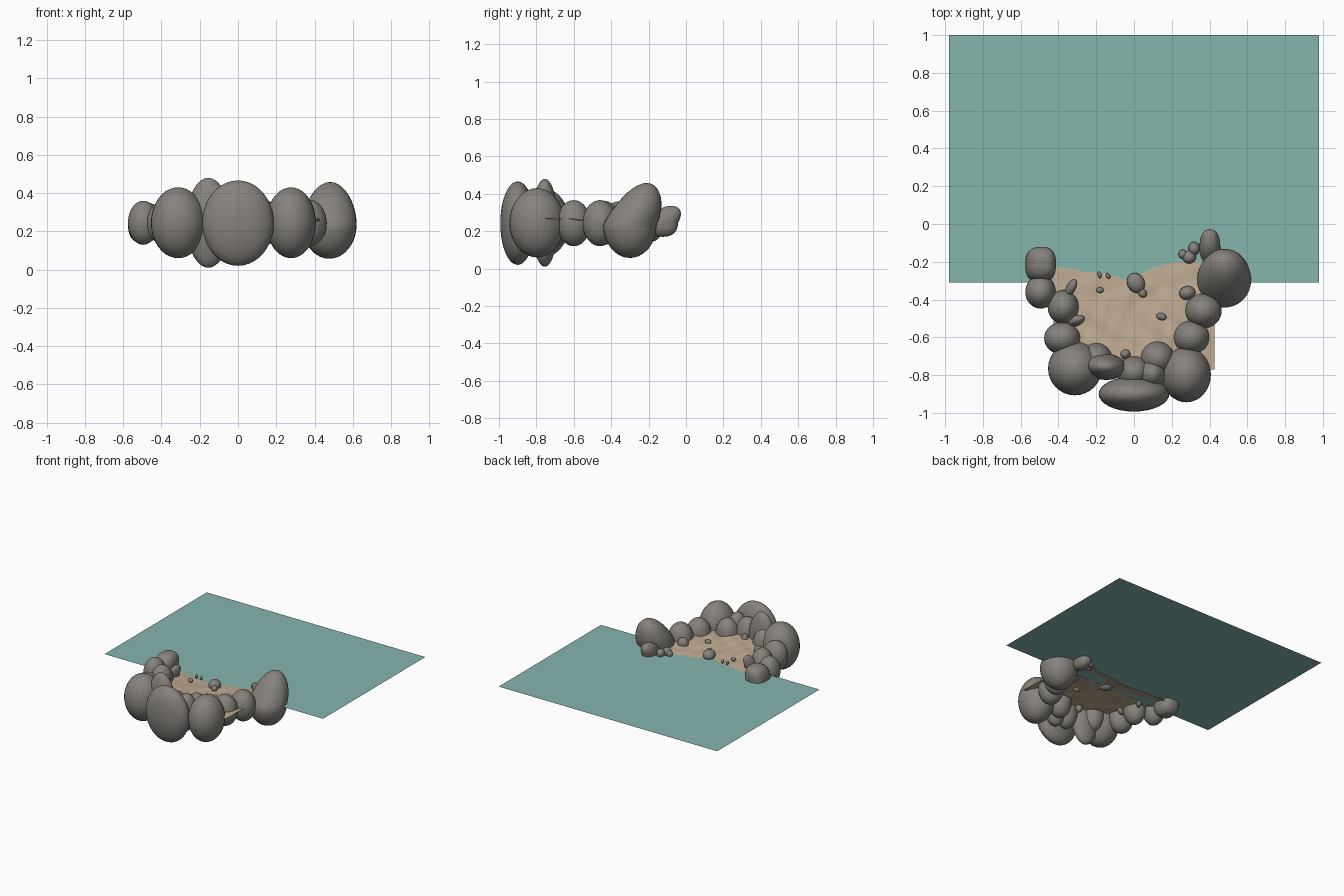
import bpy, bmesh, math
from mathutils import Matrix

if "Cube" in bpy.data.objects:
    bpy.data.objects.remove(bpy.data.objects["Cube"])

WATER_Z = 0.24


def material(name, color):
    m = bpy.data.materials.new(name)
    m.diffuse_color = (*color, 1)
    m.use_nodes = True
    m.node_tree.nodes["Principled BSDF"].inputs["Base Color"].default_value = m.diffuse_color
    return m


rock_mat = material("stone", (0.24, 0.225, 0.205))
sand_mat = material("sand", (0.52, 0.41, 0.29))
water_mat = material("water", (0.24, 0.46, 0.42))


def finish(name, bm, mat):
    me = bpy.data.meshes.new(name)
    bm.normal_update()
    bm.to_mesh(me)
    bm.free()
    me.materials.append(mat)
    for p in me.polygons:
        p.use_smooth = True
    ob = bpy.data.objects.new(name, me)
    bpy.context.collection.objects.link(ob)
    return ob


def rock(name, x, y, z, rx, ry, rz, turn=0, lean=(0, 0), lift=0, box=1.0):
    """Ellipsoid; the upper half can lean sideways and be lifted to a peak."""
    bm = bmesh.new()
    bmesh.ops.create_uvsphere(bm, u_segments=32, v_segments=20, radius=1)
    for v in bm.verts:
        c = v.co
        for i in range(3):
            c[i] = math.copysign(abs(c[i]) ** box, c[i])
        c.x, c.y, c.z = c.x * rx, c.y * ry, c.z * rz
    bm.transform(Matrix.Rotation(math.radians(turn), 4, 'Z'))
    for v in bm.verts:
        c = v.co
        t = max(0, c.z / rz)
        c.x += lean[0] * t
        c.y += lean[1] * t
        c.z += lift * t * t
    bm.transform(Matrix.Translation((x, y, z)))
    return finish(name, bm, rock_mat)


# Water sheet
bm = bmesh.new()
bm.faces.new([bm.verts.new(p) for p in
              ((-.98, -.31, WATER_Z), (.98, -.31, WATER_Z), (.98, 1, WATER_Z), (-.98, 1, WATER_Z))])
finish("water_surface", bm, water_mat)

# Rippled sand sloping under the water
shore = [(-.45, -.22), (-.3, -.24), (-.12, -.27), (-.03, -.29), (.1, -.23), (.2, -.2), (.45, -.19)]


def shoreline(x):
    for (xa, ya), (xb, yb) in zip(shore, shore[1:]):
        if x <= xb:
            return ya + (yb - ya) * (x - xa) / (xb - xa)
    return shore[-1][1]


bm = bmesh.new()
bmesh.ops.create_grid(bm, x_segments=60, y_segments=48, size=1)
for v in bm.verts:
    x, y = v.co.x * .427, -.46 + v.co.y * .31
    d = shoreline(x) - y
    z = WATER_Z + (.055 * d if d > 0 else .25 * d)
    fade = min(1, abs(d) / .12)
    z += fade * (.005 * math.sin(24 * x + 3 * math.sin(11 * y)) * math.sin(13 * y + 5 * x)
                 + .0025 * math.sin(50 * x + 9 * y) * math.sin(31 * y - 12 * x))
    v.co = (x, y, z)
finish("sand_bed", bm, sand_mat)

# Large front boulders
rock("front_boulder", 0, -.90, .243, .187, .093, .223)
rock("front_right_boulder", .277, -.797, .245, .13, .147, .185)
rock("front_left_boulder", -.313, -.765, .245, .142, .142, .185)
rock("front_tall_boulder", -.155, -.755, .245, .116, .07, .235, turn=-4)

# Second row behind the front boulders
rock("inner_stone_a", .095, -.795, .245, .078, .08, .15)
rock("inner_stone_b", .125, -.71, .245, .09, .088, .125)
rock("inner_stone_c", -.20, -.715, .245, .085, .085, .125)
rock("inner_stone_d", 0, -.785, .245, .09, .085, .14)

# Side walls
rock("right_stone_a", .305, -.60, .243, .095, .09, .123)
rock("right_stone_b", .368, -.46, .243, .096, .092, .123)
rock("left_stone_a", -.38, -.605, .245, .096, .086, .118)
rock("left_stone_b", -.375, -.44, .245, .082, .09, .118)
rock("left_stone_c", -.495, -.36, .245, .08, .088, .115)

# Shore end rocks
rock("right_peak_rock", .477, -.30, .235, .143, .143, .178, lean=(.005, .09), lift=.045)
rock("right_shore_rock", .402, -.125, .245, .055, .082, .075, lean=(0, .045), lift=.015, box=.85)
rock("left_shore_rock", -.495, -.215, .245, .08, .092, .105, lean=(.01, .012), box=.75)

# Leaning small stones
rock("left_small_stone_a", -.335, -.34, .275, .025, .05, .06, turn=-25, lean=(.015, .015))
rock("left_small_stone_b", -.305, -.512, .275, .045, .028, .06, turn=20, lean=(.012, .008))

# Pebbles on the sand: x, y, rx, ry, rz, turn
pebbles = [(.282, -.365, .043, .036, .045, 10), (.01, -.312, .046, .055, .04, 25),
           (.045, -.365, .022, .026, .022, 30), (.145, -.49, .028, .019, .022, -15),
           (-.18, -.35, .019, .016, .016, 0), (-.182, -.27, .010, .018, .015, 15),
           (-.137, -.275, .010, .017, .015, 30), (.318, -.13, .03, .036, .035, 0),
           (.292, -.175, .036, .034, .035, 0), (.258, -.16, .022, .024, .025, 0),
           (-.045, -.69, .026, .026, .04, 0)]
for i, (x, y, rx, ry, rz, turn) in enumerate(pebbles):
    rock(f"pebble_{i + 1}", x, y, .257, rx, ry, rz, turn)
